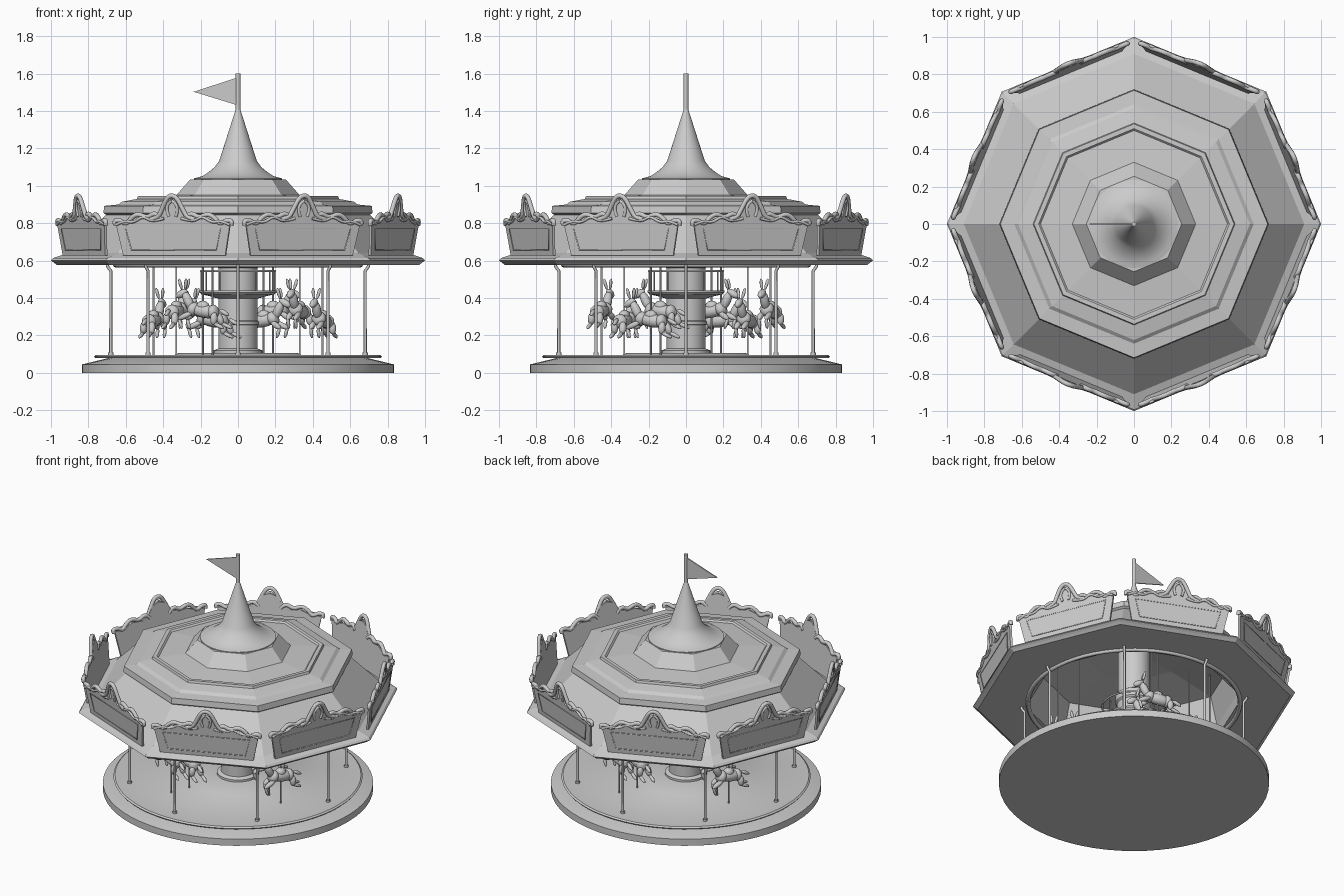
import bpy, bmesh, math
from math import sin, cos, pi, radians
from mathutils import Vector, Matrix

if "Cube" in bpy.data.objects:
    bpy.data.objects.remove(bpy.data.objects["Cube"])


def finish(name, bm, smooth=None):
    bmesh.ops.recalc_face_normals(bm, faces=bm.faces[:])
    me = bpy.data.meshes.new(name)
    bm.to_mesh(me)
    bm.free()
    ob = bpy.data.objects.new(name, me)
    bpy.context.collection.objects.link(ob)
    if smooth:
        bpy.ops.object.select_all(action='DESELECT')
        ob.select_set(True)
        bpy.context.view_layer.objects.active = ob
        bpy.ops.object.shade_smooth_by_angle(angle=radians(smooth))
    return ob


def lathe(name, profile, n, closed=False, smooth=None):
    """Revolve (radius, z) points round z with n sides."""
    bm = bmesh.new()
    rings = []
    for r, z in profile:
        if r == 0:
            rings.append([bm.verts.new((0, 0, z))] * n)
        else:
            rings.append([bm.verts.new((r * cos(2 * pi * i / n), r * sin(2 * pi * i / n), z)) for i in range(n)])
    pairs = list(zip(rings, rings[1:])) + ([(rings[-1], rings[0])] if closed else [])
    for a, b in pairs:
        for i in range(n):
            j = (i + 1) % n
            vs = list(dict.fromkeys((a[i], a[j], b[j], b[i])))
            if len(vs) > 2:
                bm.faces.new(vs)
    return finish(name, bm, smooth)


def tube(name, paths, radius, cyclic=False, kind='POLY', res=2):
    cu = bpy.data.curves.new(name, 'CURVE')
    cu.dimensions = '3D'
    cu.bevel_depth = radius
    cu.bevel_resolution = res
    cu.resolution_u = 4
    cu.use_fill_caps = True
    for pts in paths:
        s = cu.splines.new(kind)
        s.points.add(len(pts) - 1)
        for p, co in zip(s.points, pts):
            p.co = (*co, 1)
        if kind == 'NURBS':
            s.order_u = 3
            s.use_endpoint_u = True
        s.use_cyclic_u = cyclic
    ob = bpy.data.objects.new(name, cu)
    bpy.context.collection.objects.link(ob)
    return ob


def circle(r, z, n=48):
    return [(r * cos(2 * pi * i / n), r * sin(2 * pi * i / n), z) for i in range(n)]


def polar(r, deg, z=0):
    return Vector((r * cos(radians(deg)), r * sin(radians(deg)), z))


def copies(ob, matrices):
    """Place the object at the first matrix and linked copies at the rest."""
    for i, m in enumerate(matrices):
        c = ob if i == 0 else ob.copy()
        if i:
            bpy.context.collection.objects.link(c)
        c.matrix_world = m


# Round base and deck
lathe("base", [(0, 0), (.835, 0), (.835, .045), (.69, .08), (0, .08)], 64, smooth=30)
lathe("deck", [(0, .08), (.765, .08), (.77, .087), (.76, .095), (.34, .095), (.32, .106), (0, .106)], 64, smooth=30)

# Centre column with balcony
lathe("column", [(.13, .1), (.13, .12), (.105, .13), (.105, .255), (.112, .26), (.112, .275), (.105, .28),
                 (.105, .56), (.115, .57), (.115, .62), (.1, .63), (.1, .92)], 32, smooth=30)
lathe("balcony", [(.1, .395), (.15, .41), (.195, .42), (.205, .43), (.205, .44), (.1, .44)], 32, smooth=30)
tube("balcony_rails", [circle(.197, .545)], .006, True)
tube("balcony_posts", [[polar(.197, a, .435), polar(.197, a, .545)] for a in range(0, 360, 30)], .004)

# Stepped octagonal roof, hollow underneath
lathe("roof", [(.67, .58), (.97, .578), (.985, .59), (1, .6), (.99, .613), (.91, .64), (.89, .66), (.705, .845),
               (.72, .855), (.715, .893), (.64, .9), (.62, .915), (.54, .93), (.535, .945), (.51, .945),
               (.5, .935), (.33, .95), (.255, 1.035), (0, 1.037), (0, .95), (.3, .91), (.62, .85), (.67, .66)], 8, True)
tube("soffit_ring", [circle(.655, .578, 64)], .014, True)

# Spire, mast and pennant
lathe("spire", [(.235, 1.03), (.235, 1.04), (.215, 1.045), (.19, 1.052), (.155, 1.075), (.125, 1.1), (.1, 1.135),
                (.012, 1.41), (0, 1.41)], 48, smooth=30)
tube("mast", [[(0, 0, 1.39), (0, 0, 1.6)]], .013)
bm = bmesh.new()
f = bm.faces.new([bm.verts.new(p) for p in ((0, -.004, 1.58), (-.237, -.004, 1.503), (0, -.004, 1.43))])
g = bmesh.ops.extrude_face_region(bm, geom=[f])
bmesh.ops.translate(bm, vec=(0, .008, 0), verts=[v for v in g['geom'] if isinstance(v, bmesh.types.BMVert)])
finish("pennant", bm)

# Rounding boards: local x along the edge, -y outwards, z up from the foot
half = [(.045, .275), (.085, .215), (.14, .195), (.2, .2), (.26, .175), (.33, .17)]
top = [(-x, z) for x, z in reversed(half)] + [(0, .29)] + half
outline = top + [(.295, 0), (-.295, 0)]
bm = bmesh.new()
f = bm.faces.new([bm.verts.new((x, -.007, z)) for x, z in outline])
g = bmesh.ops.extrude_face_region(bm, geom=[f])
bmesh.ops.translate(bm, vec=(0, .014, 0), verts=[v for v in g['geom'] if isinstance(v, bmesh.types.BMVert)])
board = finish("rounding_board", bm)
frame = tube("board_panel_frame", [[(-.245, -.008, .03), (.245, -.008, .03), (.275, -.008, .145),
                                    (-.275, -.008, .145)]], .003, True, res=1)


def both(pts):
    return [pts, [(-x, y, z) for x, y, z in pts]]


# Scrollwork: central arch plus wavy side scrolls
arch = [(-.13, -.004, .195), (-.085, -.006, .2), (-.06, -.006, .25), (-.03, -.006, .31), (0, -.006, .325),
        (.03, -.006, .31), (.06, -.006, .25), (.085, -.006, .2), (.13, -.004, .195)]
scroll = [(.07, 0, .2), (.1, 0, .235), (.15, 0, .2), (.2, 0, .225), (.24, 0, .205), (.27, 0, .165),
          (.31, 0, .19), (.345, 0, .185), (.335, 0, .165)]
scroll2 = [(.05, -.008, .2), (.12, -.008, .18), (.17, -.008, .215), (.23, -.008, .175), (.28, -.008, .19),
           (.33, -.008, .165)]
crest = [(.02, -.008, .21), (.035, -.008, .245), (.02, -.008, .285), (0, -.008, .295)]
trim = tube("board_scrollwork", [arch] + both(scroll), .013, kind='NURBS')
trim2 = tube("board_fine_scrollwork", both(scroll2) + both(crest), .008, kind='NURBS')
spots = [Matrix.Translation(polar(.885, a, .628)) @ Matrix.Rotation(radians(a + 90), 4, 'Z')
         @ Matrix.Rotation(.11, 4, 'X') for a in [22.5 + 45 * k for k in range(8)]]
for part in (board, frame, trim, trim2):
    copies(part, spots)

# Outer support poles, flaring out to the soffit
tube("support_poles", [[polar(.68, a, .09), polar(.68, a, .545), polar(.698, a, .57), polar(.698, a, .6)]
                       for a in range(0, 360, 45)], .0085)
tube("support_feet", [[polar(.68, a, .09), polar(.68, a, .108)] for a in range(0, 360, 45)], .014)


# Leaping animal, facing local +x, origin at the middle of the body
def limb(bm, p, q, r, flat=1.0):
    p, q = Vector(p), Vector(q)
    d = q - p
    m = (Matrix.Translation((p + q) / 2) @ d.to_track_quat('Z', 'Y').to_matrix().to_4x4()
         @ Matrix.Diagonal((r * flat, r, d.length / 2 + r * .5, 1)))
    bmesh.ops.create_uvsphere(bm, u_segments=12, v_segments=8, radius=1, matrix=m)


bm = bmesh.new()
limb(bm, (-.075, 0, -.005), (.06, 0, .015), .037)         # body
limb(bm, (-.07, 0, 0), (-.05, 0, 0), .04)                 # rump
limb(bm, (.045, 0, .01), (.065, 0, .02), .04)             # chest
limb(bm, (.065, 0, .02), (.105, 0, .1), .025)             # neck
limb(bm, (.1, 0, .112), (.148, 0, .085), .02)             # head
limb(bm, (-.1, 0, .01), (-.145, 0, -.015), .012)          # tail
limb(bm, (-.02, 0, .03), (.02, 0, .033), .03)             # saddle
for s in (-1, 1):
    limb(bm, (.098, s * .01, .125), (.088, s * .02, .175), .009)
    k = .012 * s
    limb(bm, (.06, s * .024, -.005), (.115 + k, s * .026, -.035), .016)
    limb(bm, (.115 + k, s * .026, -.035), (.1 + k, s * .026, -.085), .01)
    limb(bm, (-.075, s * .024, -.01), (-.085 + k, s * .028, -.06), .02)
    limb(bm, (-.085 + k, s * .028, -.06), (-.14 + k, s * .028, -.085), .011)
animal = finish("ride_animal", bm, 60)

# Two rings of four animals at alternating heights, each on its pole
places, poles = [], []
for k in range(4):
    a = -112.5 + 90 * k
    for r, up in ((.49, k % 2 == 0), (.357, k % 2 == 1)):
        places.append(Matrix.Translation(polar(r, a, .325 if up else .275))
                      @ Matrix.Rotation(radians(a - 90), 4, 'Z'))
        poles.append([polar(r, a, .095), polar(r, a, .86)])
copies(animal, places)
tube("ride_poles", poles, .005)
